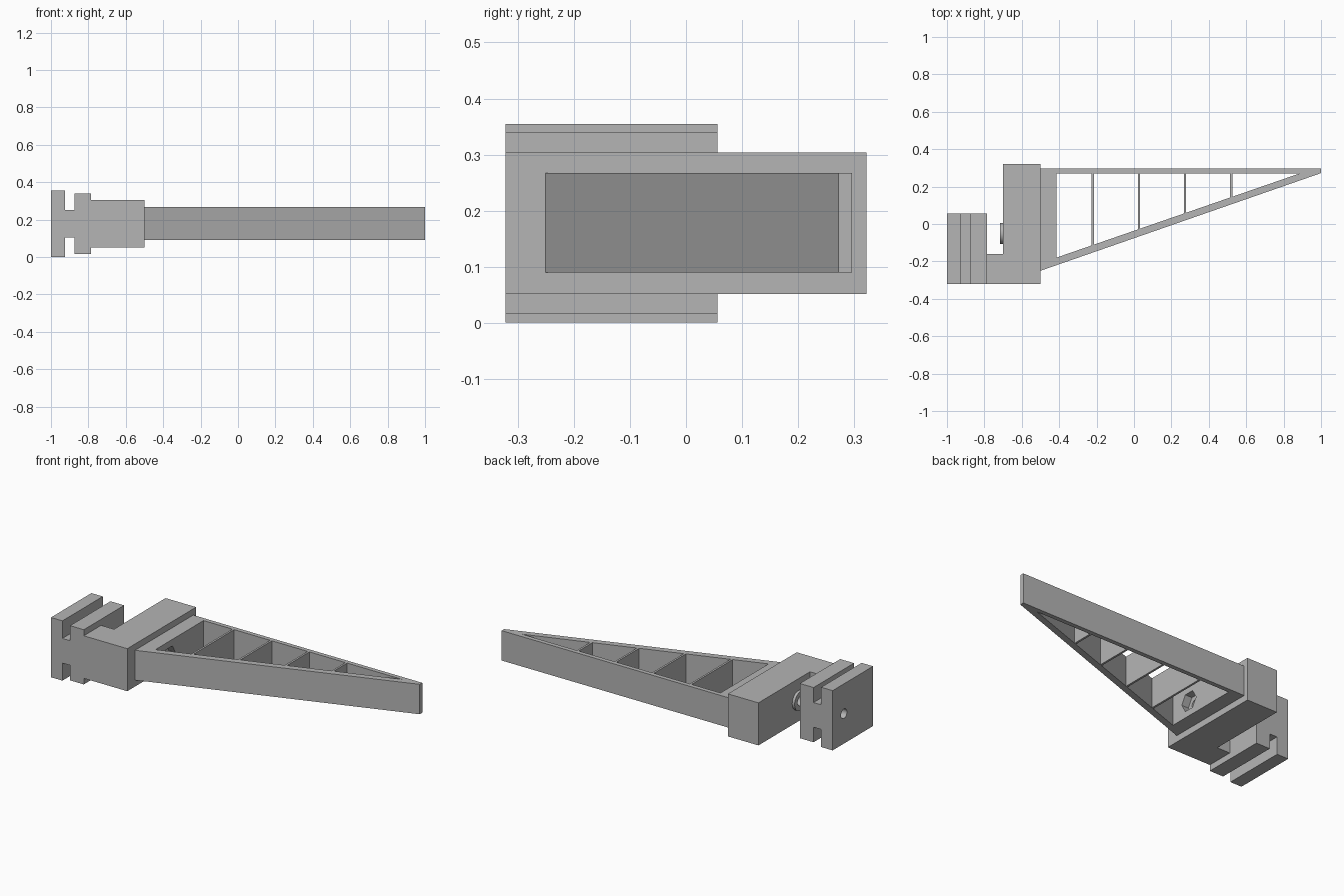
import bpy
import bmesh
from math import radians
from mathutils import Matrix, Vector

cube = bpy.data.objects.get("Cube")
if cube:
    bpy.data.objects.remove(cube, do_unlink=True)

grey = bpy.data.materials.new("plain grey")
grey.use_nodes = True
grey.diffuse_color = (0.46, 0.46, 0.46, 1)
grey.node_tree.nodes["Principled BSDF"].inputs["Base Color"].default_value = grey.diffuse_color


def finish(bm, name):
    bmesh.ops.recalc_face_normals(bm, faces=bm.faces)
    mesh = bpy.data.meshes.new(name)
    bm.to_mesh(mesh)
    bm.free()
    mesh.materials.append(grey)
    obj = bpy.data.objects.new(name, mesh)
    bpy.context.collection.objects.link(obj)
    return obj


def prism(name, outline, axis, low, high):
    """Extrude an outline along y (points are x, z) or z (points are x, y)."""
    bm = bmesh.new()
    verts = [bm.verts.new((a, low, b) if axis == "y" else (a, b, low)) for a, b in outline]
    face = bm.faces.new(verts)
    move = Vector((0, high - low, 0) if axis == "y" else (0, 0, high - low))
    new = bmesh.ops.extrude_face_region(bm, geom=[face], use_keep_orig=True)["geom"]
    bmesh.ops.translate(bm, vec=move, verts=[v for v in new if isinstance(v, bmesh.types.BMVert)])
    return finish(bm, name)


BOLT_Y, MID_Z = -0.05, 0.178


def rod(name, x0, x1, radius, sides):
    """Cylinder along x on the bolt axis."""
    bm = bmesh.new()
    place = Matrix.Translation(((x0 + x1) / 2, BOLT_Y, MID_Z)) @ Matrix.Rotation(radians(90), 4, "Y")
    bmesh.ops.create_cone(bm, cap_ends=True, segments=sides, radius1=radius,
                          radius2=radius, depth=x1 - x0, matrix=place)
    return finish(bm, name)


def combine(obj, others, operation):
    """Boolean each helper into the object and discard the helper."""
    for other in others:
        other.hide_render = True
        mod = obj.modifiers.new("combine", "BOOLEAN")
        mod.operation, mod.solver, mod.object = operation, "EXACT", other
        bpy.ops.object.select_all(action="DESELECT")
        bpy.context.view_layer.objects.active = obj
        obj.select_set(True)
        bpy.ops.object.modifier_apply(modifier=mod.name)
        bpy.data.objects.remove(other, do_unlink=True)


# Clamp: grooved jaw joined to an L-shaped block
upper = [(-1, 0.177), (-0.925, 0.177), (-0.925, 0.073), (-0.875, 0.073), (-0.875, 0.162), (-0.785, 0.162)]
jaw_outline = [(x, MID_Z + h) for x, h in upper] + [(x, MID_Z - h) for x, h in reversed(upper)]
clamp = prism("clamp", jaw_outline, "y", -0.322, 0.056)
block = prism("block", [(-0.83, -0.322), (-0.5, -0.322), (-0.5, 0.322), (-0.7, 0.322),
                        (-0.7, -0.16), (-0.83, -0.16)], "z", 0.052, 0.304)
combine(clamp, [block], "UNION")

# Round collar facing the jaw
collar = rod("bolt_collar", -0.716, -0.7, 0.056, 32)

# Tapered arm with open cells between thin ribs
arm = prism("tapered_arm", [(-0.5, -0.25), (1, 0.272), (1, 0.296), (-0.5, 0.296)], "z", 0.09, 0.267)
inner_y, tip_x, wall_x = 0.27, 0.885, -0.415


def slope(x):
    return inner_y - (tip_x - x) * 0.346


ribs = [-0.22, 0.027, 0.273, 0.52]
starts = [wall_x] + [x + 0.006 for x in ribs]
ends = [x - 0.006 for x in ribs] + [tip_x]
cells = []
for a, b in zip(starts, ends):
    outline = [(a, slope(a)), (b, slope(b)), (b, inner_y), (a, inner_y)]
    if b == tip_x:
        outline.pop(2)
    cells.append(prism("cell_cutter", outline, "z", 0, 0.4))
combine(arm, cells, "DIFFERENCE")

# Hexagonal nut pocket and bolt bore
combine(arm, [rod("nut_cutter", -0.46, -0.4, 0.058, 6)], "DIFFERENCE")
for part in (clamp, collar, arm):
    combine(part, [rod("bore_cutter", -1.1, -0.39, 0.028, 32)], "DIFFERENCE")
    bpy.ops.object.shade_smooth_by_angle(angle=radians(30))
